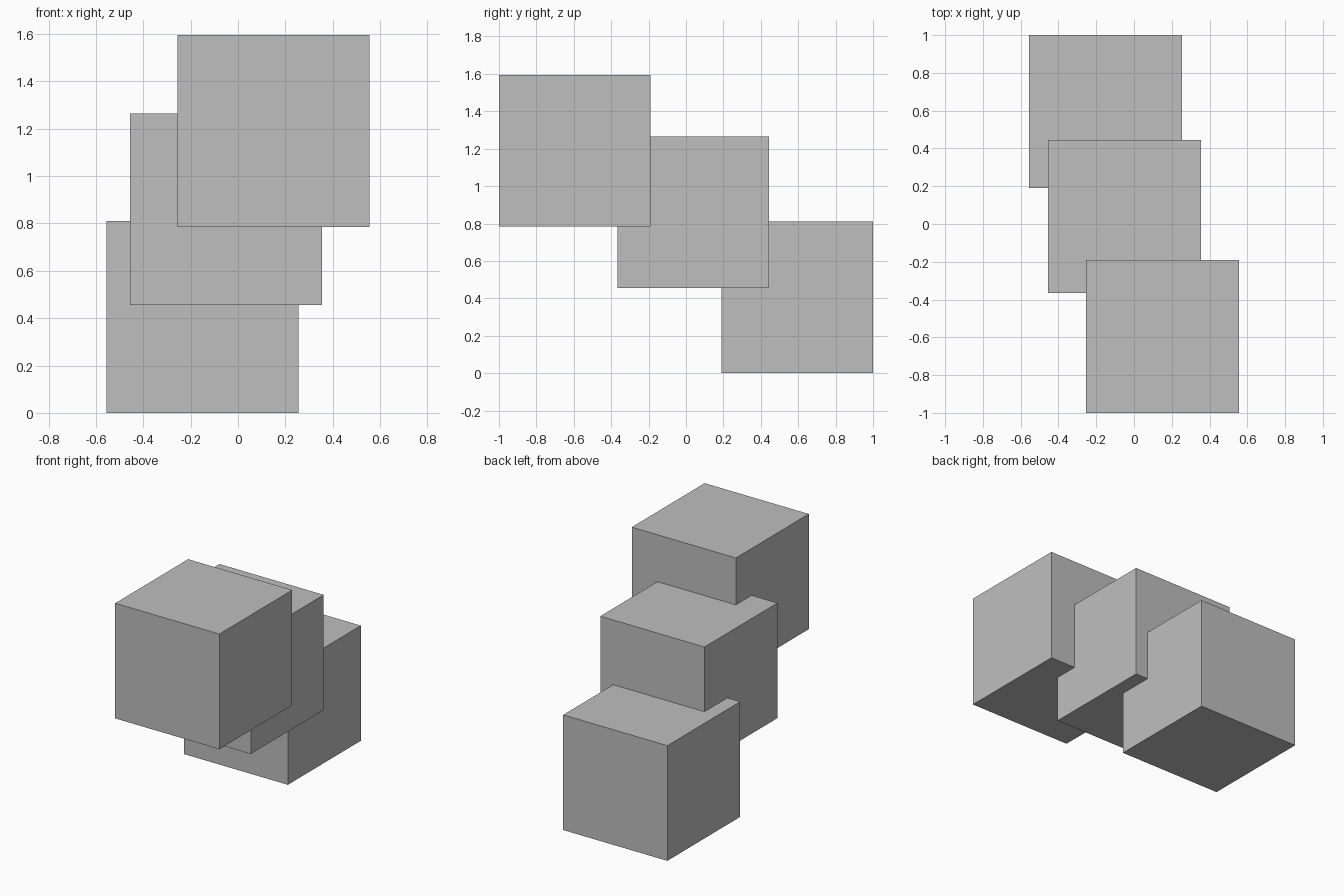
import bpy

# Remove the default object
default = bpy.data.objects.get("Cube")
if default:
    bpy.data.objects.remove(default, do_unlink=True)

EDGE = 0.81

# One plain grey material for every block
grey = bpy.data.materials.new("plain_grey")
grey.use_nodes = True
colour = (0.52, 0.52, 0.52, 1.0)
grey.diffuse_color = colour
grey.node_tree.nodes["Principled BSDF"].inputs["Base Color"].default_value = colour


def add_block(name, centre):
    """Add a flat-shaded cube with its edges along the axes."""
    bpy.ops.mesh.primitive_cube_add(size=EDGE, location=centre)
    block = bpy.context.object
    block.name = name
    block.data.name = name
    block.data.materials.append(grey)
    return block


# Three overlapping blocks climbing from the back to the front
add_block("lower_block", (-0.15, 0.595, 0.405))
add_block("middle_block", (-0.05, 0.04, 0.86))
add_block("upper_block", (0.15, -0.595, 1.19))
